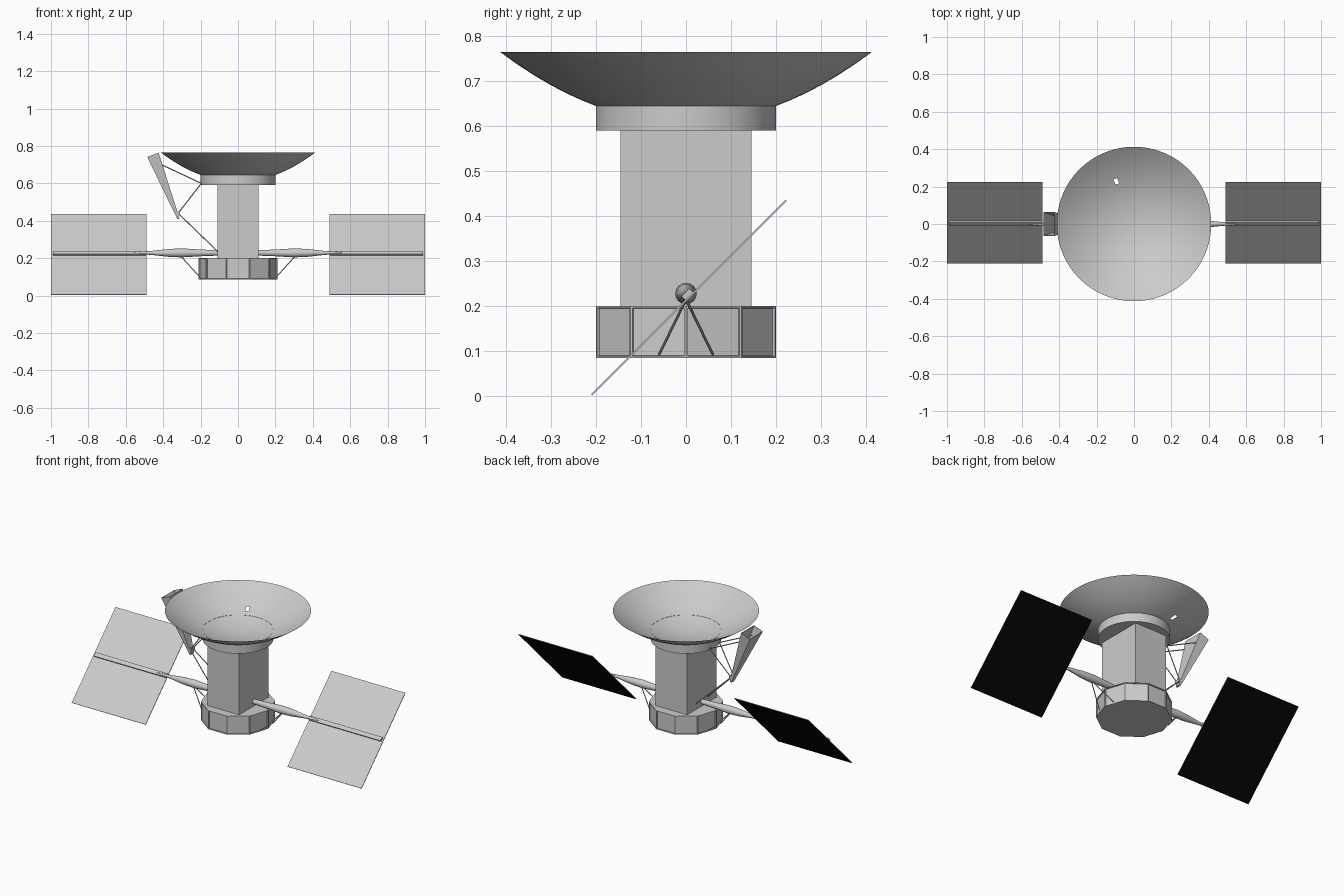
import bpy, bmesh, math
from mathutils import Vector, Matrix

cube = bpy.data.objects.get("Cube")
if cube:
    bpy.data.objects.remove(cube, do_unlink=True)


def material(name, value):
    m = bpy.data.materials.new(name)
    m.use_nodes = True
    color = (value, value, value, 1)
    m.diffuse_color = color
    m.node_tree.nodes["Principled BSDF"].inputs["Base Color"].default_value = color
    return m


GREY = material("light grey", 0.6)
BLACK = material("panel black", 0.002)


def finish(bm, name, mats=(GREY,), smooth=False, recalc=True):
    if recalc:
        bmesh.ops.recalc_face_normals(bm, faces=bm.faces)
    me = bpy.data.meshes.new(name)
    bm.to_mesh(me)
    bm.free()
    ob = bpy.data.objects.new(name, me)
    bpy.context.collection.objects.link(ob)
    for m in mats:
        me.materials.append(m)
    if smooth:
        bpy.ops.object.select_all(action='DESELECT')
        ob.select_set(True)
        bpy.context.view_layer.objects.active = ob
        bpy.ops.object.shade_smooth_by_angle(angle=math.radians(35))
    return ob


def box_mesh(center, size, tilt=0):
    bm = bmesh.new()
    mat = (Matrix.Translation(center) @ Matrix.Rotation(tilt, 4, 'X')
           @ Matrix.Diagonal((*size, 1)))
    bmesh.ops.create_cube(bm, size=1, matrix=mat)
    return bm


def lathe(profile, steps):
    """Spin (radius, z) points around the z axis."""
    bm = bmesh.new()
    verts = [bm.verts.new((r, 0, z)) for r, z in profile]
    edges = [bm.edges.new(pair) for pair in zip(verts, verts[1:])]
    bmesh.ops.spin(bm, geom=verts + edges, cent=(0, 0, 0), axis=(0, 0, 1),
                   angle=math.tau, steps=steps, use_duplicate=False)
    bmesh.ops.remove_doubles(bm, verts=bm.verts, dist=0.0001)
    return bm


def rod(name, a, b, radius=0.003):
    a, b = Vector(a), Vector(b)
    d = b - a
    bm = bmesh.new()
    mat = Matrix.Translation((a + b) / 2) @ d.to_track_quat('Z', 'Y').to_matrix().to_4x4()
    bmesh.ops.create_cone(bm, cap_ends=True, segments=8, radius1=radius,
                          radius2=radius, depth=d.length, matrix=mat)
    return finish(bm, name, smooth=True)


# Ten-sided equipment bay with recessed side panels
bm = bmesh.new()
bmesh.ops.create_cone(bm, cap_ends=True, segments=10, radius1=0.21, radius2=0.21, depth=0.115,
                      matrix=Matrix.Translation((0, 0, 0.1425)) @ Matrix.Rotation(math.pi / 2, 4, 'Z'))
sides = [f for f in bm.faces if abs(f.normal.z) < 0.5]
bmesh.ops.inset_individual(bm, faces=sides, thickness=0.006, depth=0)
bmesh.ops.inset_individual(bm, faces=sides, thickness=0.001, depth=-0.006)
finish(bm, "equipment_bay")

# Box body
finish(box_mesh((0, 0, 0.395), (0.22, 0.29, 0.39)), "body")

# Dish collar and parabolic dish with one small opening
finish(lathe([(0, 0.59), (0.2, 0.59), (0.2, 0.646)], 72), "dish_collar", smooth=True)
radii = [0, 0.06, 0.12, 0.17, 0.2, 0.232, 0.262, 0.3, 0.34, 0.38, 0.413]
bm = lathe([(r, 0.608 + 0.919 * r * r) for r in radii], 72)
spot = Vector((-0.104, 0.225, 0.664))
hole = min(bm.faces, key=lambda f: (f.calc_center_median() - spot).length)
bmesh.ops.delete(bm, geom=[hole], context='FACES')
finish(bm, "dish", smooth=True)

# Solar wings with their arms and braces
TILT = math.pi / 4
for s, side in ((1, "left"), (-1, "right")):
    bm = box_mesh((s * 0.745, 0.006, 0.219), (0.51, 0.611, 0.004), TILT)
    for f in bm.faces:
        f.material_index = int(f.normal.z < -0.5 and f.normal.y > 0.5)
    finish(bm, side + "_solar_panel", (GREY, BLACK))
    finish(box_mesh((s * 0.74, 0.003, 0.2265), (0.5, 0.024, 0.012), TILT), side + "_panel_beam")

    bm = lathe([(0, 0.1), (0.014, 0.1), (0.018, 0.2), (0.024, 0.3), (0.021, 0.37),
                (0.011, 0.46), (0.004, 0.56), (0, 0.56)], 16)
    bm.transform(Matrix.Translation((0, 0, 0.228)) @ Matrix.Rotation(s * math.pi / 2, 4, 'Y'))
    finish(bm, side + "_wing_arm", smooth=True)
    for y in (-0.06, 0.06):
        rod(side + "_wing_brace", (s * 0.198, y, 0.092), (s * 0.31, 0, 0.215))

# Open horn antenna at the side of the dish
bm = bmesh.new()
across = Vector((0.928, 0, 0.372))
rings = []
for center, half_w, half_y in (((-0.455, 0, 0.752), 0.0325, 0.064),
                               ((-0.318, 0, 0.41), 0.006, 0.014)):
    c = Vector(center)
    rings.append([bm.verts.new(c + across * half_w * i + Vector((0, half_y * j, 0)))
                  for i, j in ((-1, -1), (1, -1), (1, 1), (-1, 1))])
top, bottom = rings
for i in range(4):
    k = (i + 1) % 4
    bm.faces.new((top[i], top[k], bottom[k], bottom[i]))
bm.faces.new(bottom)
horn = finish(bm, "horn_antenna")
shell = horn.modifiers.new("wall", 'SOLIDIFY')
shell.thickness = 0.003

# Horn supports
finish(box_mesh((-0.32, 0, 0.44), (0.018, 0.036, 0.018)), "horn_mount")
for y in (-1, 1):
    rod("horn_upper_strut", (-0.42, y * 0.05, 0.705), (-0.196, y * 0.05, 0.6))
    rod("horn_middle_strut", (-0.32, y * 0.012, 0.44), (-0.196, y * 0.05, 0.6))
    rod("horn_lower_strut", (-0.32, y * 0.012, 0.44), (-0.108, y * 0.06, 0.235))
